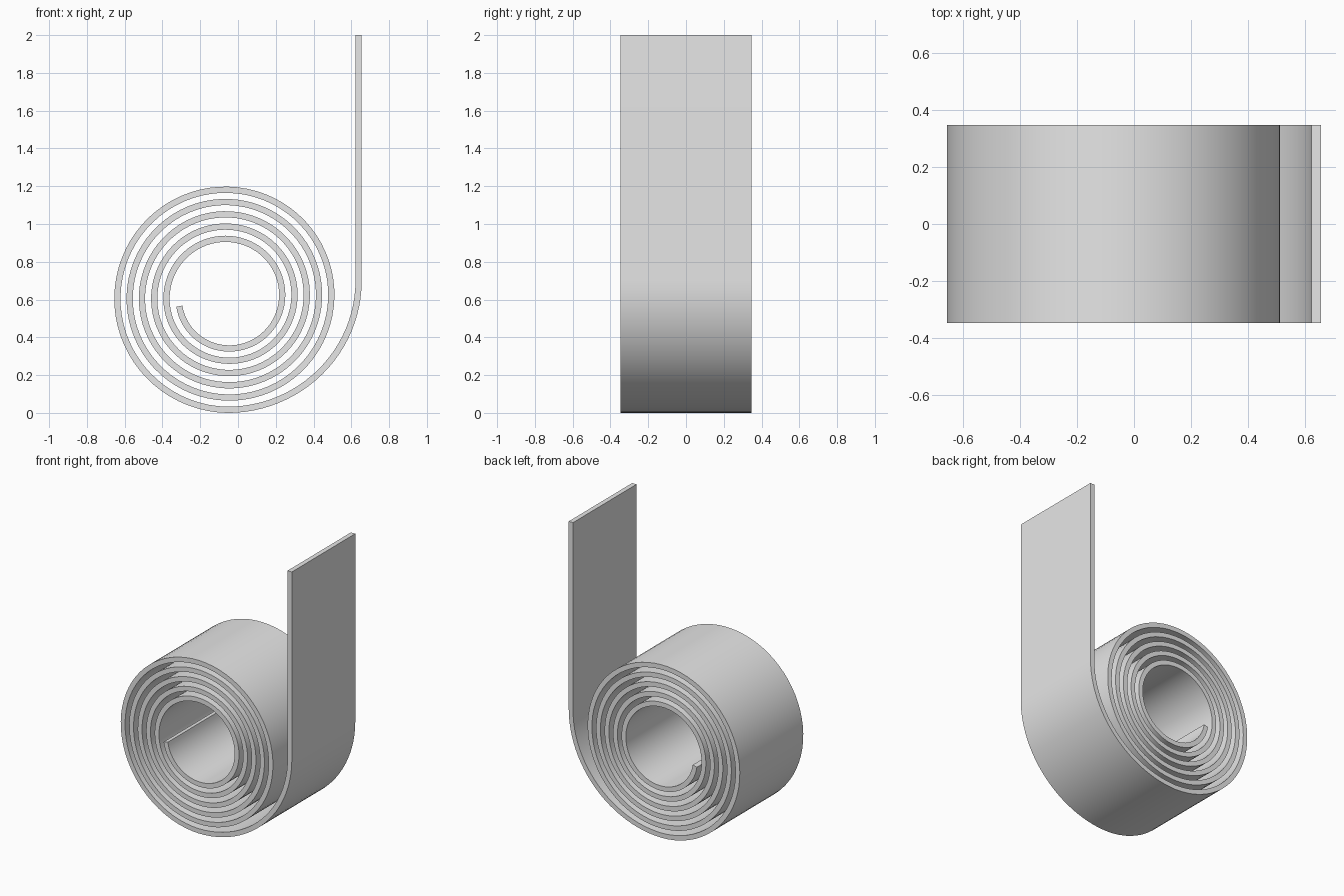
import bpy, bmesh, math
from mathutils import Vector

cube = bpy.data.objects.get("Cube")
if cube:
    bpy.data.objects.remove(cube)

# Main dimensions
THICK, HALF_WIDTH, PITCH = 0.033, 0.347, 0.065
CX, CZ = -0.056, 0.615
R_START = 0.274 - THICK / 2
TURNS = 5.25
STEPS = 72

# Centre line: wound spiral, counted in turns from the left side
path = []
first = 0.031
count = int((TURNS - first) * STEPS)
for i in range(count + 1):
    turn = first + (TURNS - first) * i / count
    a = math.pi + turn * math.tau
    r = R_START + PITCH * turn
    path.append(Vector((CX + r * math.cos(a), CZ + r * math.sin(a))))

# Wide bend from the bottom of the coil up to the free leg
leg_x = 0.655 - THICK / 2
low = path[-1]
rx, rz = leg_x - low.x, 0.70 - low.y
for i in range(1, 25):
    a = math.pi / 2 * i / 24
    path.append(Vector((low.x + rx * math.sin(a), low.y + rz * (1 - math.cos(a)))))

# Straight free leg
path.append(Vector((leg_x, 2.0)))

# Sweep the rectangular strip section along the centre line
bm = bmesh.new()
rings = []
last = len(path) - 1
for i, p in enumerate(path):
    t = (path[min(i + 1, last)] - path[max(i - 1, 0)]).normalized()
    if i >= last - 1:
        t = Vector((0, 1))
    n = Vector((t.y, -t.x)) * THICK / 2
    rings.append([bm.verts.new((q.x, y, q.y)) for q, y in (
        (p + n, -HALF_WIDTH), (p + n, HALF_WIDTH),
        (p - n, HALF_WIDTH), (p - n, -HALF_WIDTH))])
for a, b in zip(rings, rings[1:]):
    for k in range(4):
        j = (k + 1) % 4
        bm.faces.new((a[k], a[j], b[j], b[k]))
bm.faces.new(rings[0])
bm.faces.new(rings[-1])
bmesh.ops.recalc_face_normals(bm, faces=bm.faces)

mesh = bpy.data.meshes.new("coiled_strip")
bm.to_mesh(mesh)
bm.free()
strip = bpy.data.objects.new("coiled_strip", mesh)
bpy.context.collection.objects.link(strip)

# Plain grey finish
grey = bpy.data.materials.new("light_grey")
grey.use_nodes = True
grey.diffuse_color = (0.8, 0.8, 0.8, 1)
grey.node_tree.nodes["Principled BSDF"].inputs["Base Color"].default_value = (0.8, 0.8, 0.8, 1)
mesh.materials.append(grey)

# Smooth winding with crisp strip edges
bpy.ops.object.select_all(action="DESELECT")
strip.select_set(True)
bpy.context.view_layer.objects.active = strip
bpy.ops.object.shade_smooth_by_angle(angle=math.radians(30))
